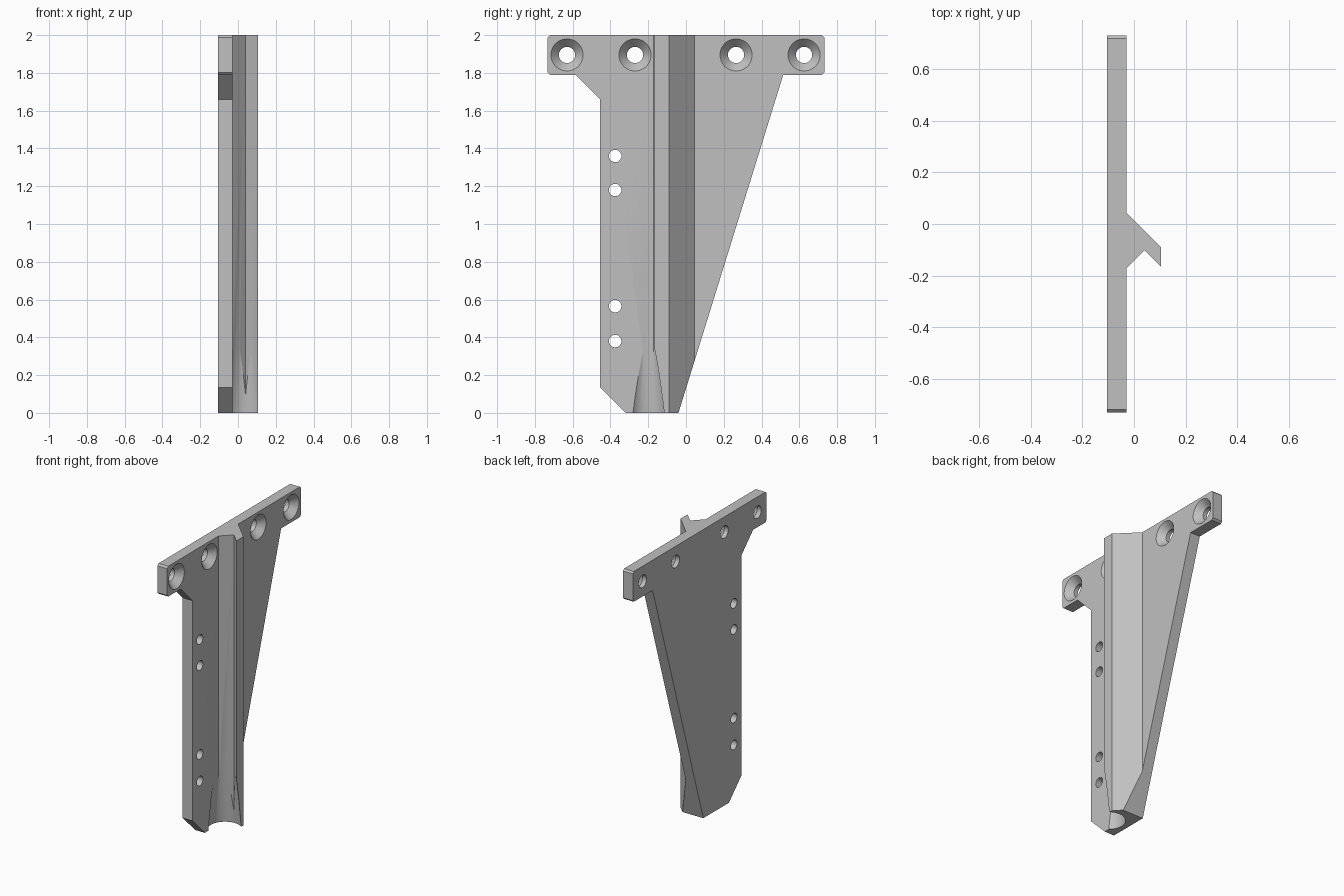
import bpy, bmesh, math
from mathutils import Matrix, Vector

cube = bpy.data.objects.get("Cube")
if cube:
    bpy.data.objects.remove(cube, do_unlink=True)

grey = bpy.data.materials.new("light grey")
grey.use_nodes = True
grey.diffuse_color = (0.53, 0.53, 0.53, 1)
grey.node_tree.nodes["Principled BSDF"].inputs["Base Color"].default_value = grey.diffuse_color

BACK, FACE = -0.105, -0.03   # plate thickness in x


def finish(name, bm):
    bmesh.ops.recalc_face_normals(bm, faces=bm.faces)
    mesh = bpy.data.meshes.new(name)
    bm.to_mesh(mesh)
    bm.free()
    mesh.materials.append(grey)
    obj = bpy.data.objects.new(name, mesh)
    bpy.context.collection.objects.link(obj)
    return obj


def prism(name, points, offset):
    """Extrude a closed 3D outline along an offset."""
    bm = bmesh.new()
    face = bm.faces.new([bm.verts.new(p) for p in points])
    out = bmesh.ops.extrude_face_region(bm, geom=[face])
    moved = [v for v in out["geom"] if isinstance(v, bmesh.types.BMVert)]
    bmesh.ops.translate(bm, verts=moved, vec=offset)
    return finish(name, bm)


def lathe(name, profile, matrix, steps=48):
    """Spin (radius, height) pairs about the local z axis."""
    bm = bmesh.new()
    rings = [[bm.verts.new((r * math.cos(a), r * math.sin(a), h))
              for a in (i * math.tau / steps for i in range(steps))]
             for r, h in profile]
    for low, high in zip(rings, rings[1:]):
        for i in range(steps):
            j = (i + 1) % steps
            bm.faces.new((low[i], low[j], high[j], high[i]))
    bm.faces.new(rings[0])
    bm.faces.new(rings[-1])
    bm.transform(matrix)
    return finish(name, bm)


def combine(target, tool, operation):
    mod = target.modifiers.new("cut", "BOOLEAN")
    mod.operation, mod.object, mod.solver = operation, tool, "EXACT"
    bpy.context.view_layer.objects.active = target
    bpy.ops.object.modifier_apply(modifier=mod.name)
    bpy.data.objects.remove(tool, do_unlink=True)


# Cross-section: flat plate with a hooked rib, run over the full height
section = [(BACK, -1), (FACE, -1), (FACE, -0.172), (0.04, -0.102),
           (0.105, -0.167), (0.105, -0.09), (FACE, 0.045), (FACE, 1), (BACK, 1)]
bracket = prism("bracket", [(x, y, -0.5) for x, y in section], (0, 0, 3))

# Side outline: top bar, chamfered front edge and sloping back edge
c = 0.012
outline = [(-0.7325 + c, 2), (-0.7325, 2 - c), (-0.7325, 1.79 + c), (-0.7325 + c, 1.79),
           (-0.585, 1.79), (-0.455, 1.66), (-0.455, 0.135), (-0.32, 0), (-0.04, 0),
           (0.515, 1.79), (0.7325 - c, 1.79), (0.7325, 1.79 + c),
           (0.7325, 2 - c), (0.7325 - c, 2)]
combine(bracket, prism("outline", [(-0.5, y, z) for y, z in outline], (1, 0, 0)), "INTERSECT")

# Countersunk holes in the bar and plain holes down the front edge
sideways = Matrix.Rotation(math.pi / 2, 4, "Y")
sunk = [(0.043, -0.2), (0.043, FACE - 0.045), (0.085, FACE), (0.085, 0.2)]
plain = [(0.033, -0.2), (0.033, 0.2)]
holes = [(sunk, y, 1.895) for y in (-0.63, -0.27, 0.265, 0.625)]
holes += [(plain, -0.375, z) for z in (0.38, 0.565, 1.18, 1.36)]
for profile, y, z in holes:
    tool = lathe("hole", profile, Matrix.Translation((0, y, z)) @ sideways)
    combine(bracket, tool, "DIFFERENCE")

# Tapered lead-in at the foot of the groove
taper = [(0.112, -0.05), (0.107, 0), (0.065, 0.42)]
combine(bracket, lathe("lead_in", taper, Matrix.Translation((0.04, -0.2, 0)), 96), "DIFFERENCE")

bpy.ops.object.select_all(action="DESELECT")
bracket.select_set(True)
bpy.context.view_layer.objects.active = bracket
bpy.ops.object.shade_smooth_by_angle(angle=math.radians(20))
